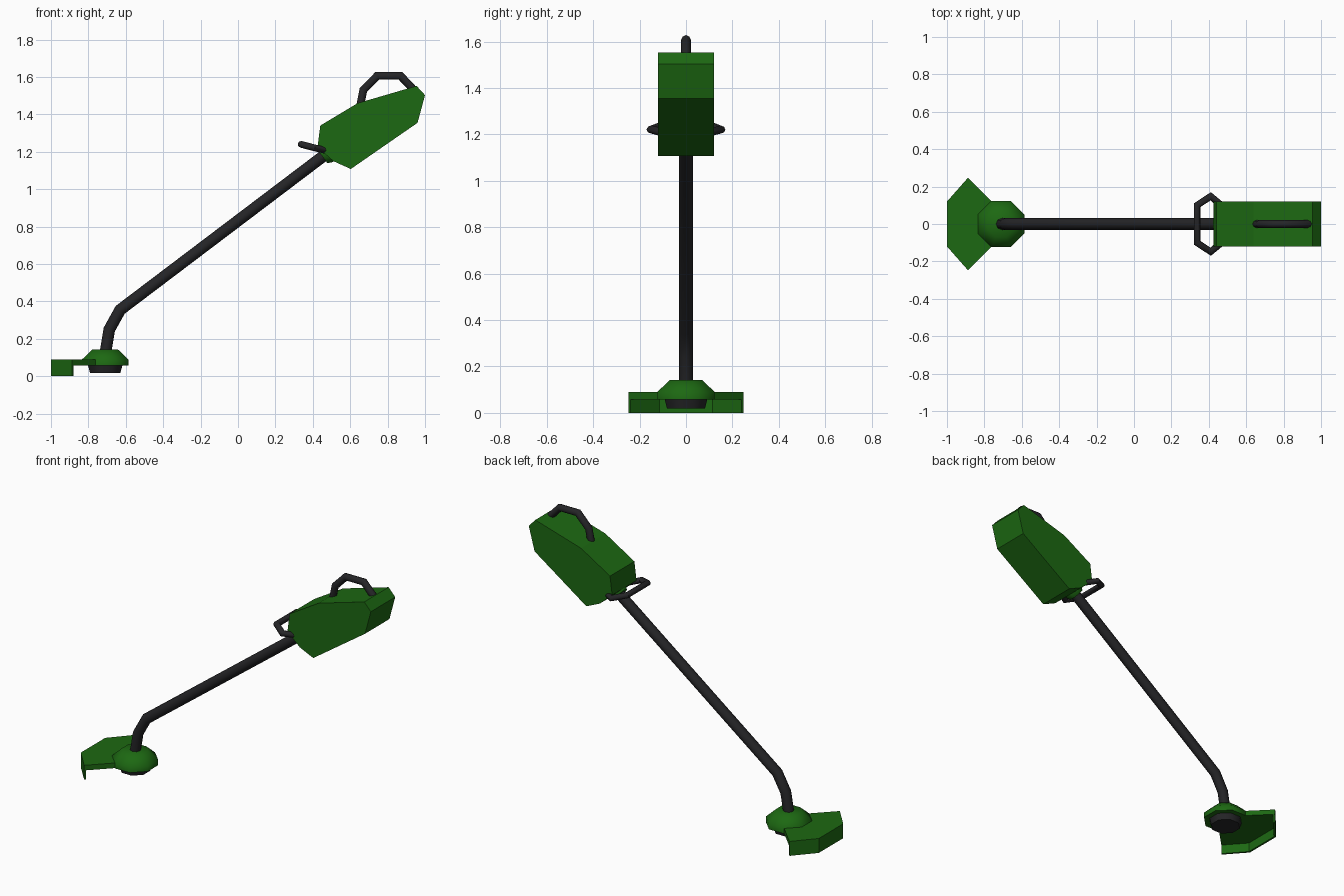
import bpy, bmesh
from math import pi
from mathutils import Vector, Matrix

if "Cube" in bpy.data.objects:
    bpy.data.objects.remove(bpy.data.objects["Cube"])


def material(name, rgb):
    m = bpy.data.materials.new(name)
    m.diffuse_color = (*rgb, 1)
    m.use_nodes = True
    m.node_tree.nodes["Principled BSDF"].inputs["Base Color"].default_value = m.diffuse_color
    return m


GREEN = material("green_plastic", (0.012, 0.14, 0.006))
BLACK = material("black_plastic", (0.018, 0.018, 0.02))


def finish(bm, name, mat, smooth=None):
    bmesh.ops.recalc_face_normals(bm, faces=bm.faces)
    me = bpy.data.meshes.new(name)
    bm.to_mesh(me)
    bm.free()
    ob = bpy.data.objects.new(name, me)
    bpy.context.collection.objects.link(ob)
    me.materials.append(mat)
    if smooth:
        bpy.ops.object.select_all(action='DESELECT')
        ob.select_set(True)
        bpy.context.view_layer.objects.active = ob
        bpy.ops.object.shade_smooth_by_angle(angle=smooth)
    return ob


def prism(name, base, depth, mat):
    bm = bmesh.new()
    face = bm.faces.new([bm.verts.new(p) for p in base])
    out = bmesh.ops.extrude_face_region(bm, geom=[face])
    moved = [g for g in out["geom"] if isinstance(g, bmesh.types.BMVert)]
    # keep the base cap so that the solid is closed
    if not face.is_valid:
        bm.faces.new([v for v in bm.verts if v not in moved])
    bmesh.ops.translate(bm, verts=moved, vec=depth)
    return finish(bm, name, mat)


def rings(name, profile, mat, matrix=Matrix(), n=8):
    # stacked n-gons from (radius, height) pairs
    bm = bmesh.new()
    loops = []
    for r, h in profile:
        loops.append([bm.verts.new(matrix @ (Matrix.Rotation(2 * pi * (i + .5) / n, 4, 'Z')
                                             @ Vector((r, 0, h)))) for i in range(n)])
    for a, b in zip(loops, loops[1:]):
        for i in range(n):
            j = (i + 1) % n
            bm.faces.new((a[i], a[j], b[j], b[i]))
    bm.faces.new(loops[0])
    bm.faces.new(loops[-1])
    return finish(bm, name, mat, 0.85)


def tube(name, path, r, mat, n=8):
    # sweep an n-gon along the path, mitred at the bends
    pts = [Vector(p) for p in path]
    dirs = [(b - a).normalized() for a, b in zip(pts, pts[1:])]
    normal = dirs[0].cross(dirs[1]).normalized()
    bm = bmesh.new()
    loops = []
    for k, p in enumerate(pts):
        d0, d1 = dirs[max(k - 1, 0)], dirs[min(k, len(dirs) - 1)]
        t = (d0 + d1).normalized()
        side = normal.cross(t) / t.dot(d0)
        ring = Matrix.Rotation(2 * pi / n, 2)
        c = Vector((r, 0))
        loop = []
        for _ in range(n):
            loop.append(bm.verts.new(p + side * c.x + normal * c.y))
            c = ring @ c
        loops.append(loop)
    for a, b in zip(loops, loops[1:]):
        for i in range(n):
            j = (i + 1) % n
            bm.faces.new((a[i], a[j], b[j], b[i]))
    bm.faces.new(loops[0])
    bm.faces.new(loops[-1])
    return finish(bm, name, mat, 0.85)


# Motor housing: side profile extruded across the width
body = [(.44, 1.34), (.64, 1.46), (.955, 1.552), (1.0, 1.503),
        (.96, 1.355), (.603, 1.108), (.51, 1.15), (.425, 1.225)]
prism("motor_housing", [(x, -.12, z) for x, z in body], (0, .24, 0), GREEN)

# Collar where the shaft enters the housing
axis = Vector((1.1, 0, .83))
collar = Matrix.Translation((.46, 0, 1.183)) @ axis.to_track_quat('Z', 'Y').to_matrix().to_4x4()
rings("shaft_collar", [(.05, -.012), (.062, .012), (.065, .09)], GREEN, collar)

# Bent shaft
tube("shaft", [(-.71, 0, .12), (-.688, 0, .25), (-.63, 0, .355), (.48, 0, 1.195)], .031, BLACK)

# Carrying handle on the housing
tube("rear_handle", [(.652, 0, 1.44), (.67, 0, 1.53), (.745, 0, 1.607),
                     (.868, 0, 1.607), (.95, 0, 1.52)], .021, BLACK)

# Front loop handle, mirrored across the shaft
half = [(.48, .09, 1.205), (.41, .148, 1.221), (.337, .1, 1.24)]
tube("front_handle", half + [(x, -y, z) for x, y, z in reversed(half)], .018, BLACK)

# Cutting head: domed cap and spool below it
head = Matrix.Translation((-.71, 0, 0))
rings("head_cap", [(.134, .057), (.134, .09), (.075, .142)], GREEN, head)
rings("spool", [(.088, .018), (.1, .06)], BLACK, head)

# Guard plate
half = [(-1, .12), (-.887, .248), (-.76, .12)]
outline = half + [(x, -y) for x, y in reversed(half)]
prism("guard_plate", [(x, y, .058) for x, y in outline], (0, 0, .032), GREEN)

# Guard skirt: thin wall under the outer edge
outer = [(-.887, .248), (-1, .12), (-1, -.12), (-.887, -.248)]
inner = [(-.879, -.239), (-.988, -.115), (-.988, .115), (-.879, .239)]
prism("guard_skirt", [(x, y, 0) for x, y in outer + inner], (0, 0, .06), GREEN)
